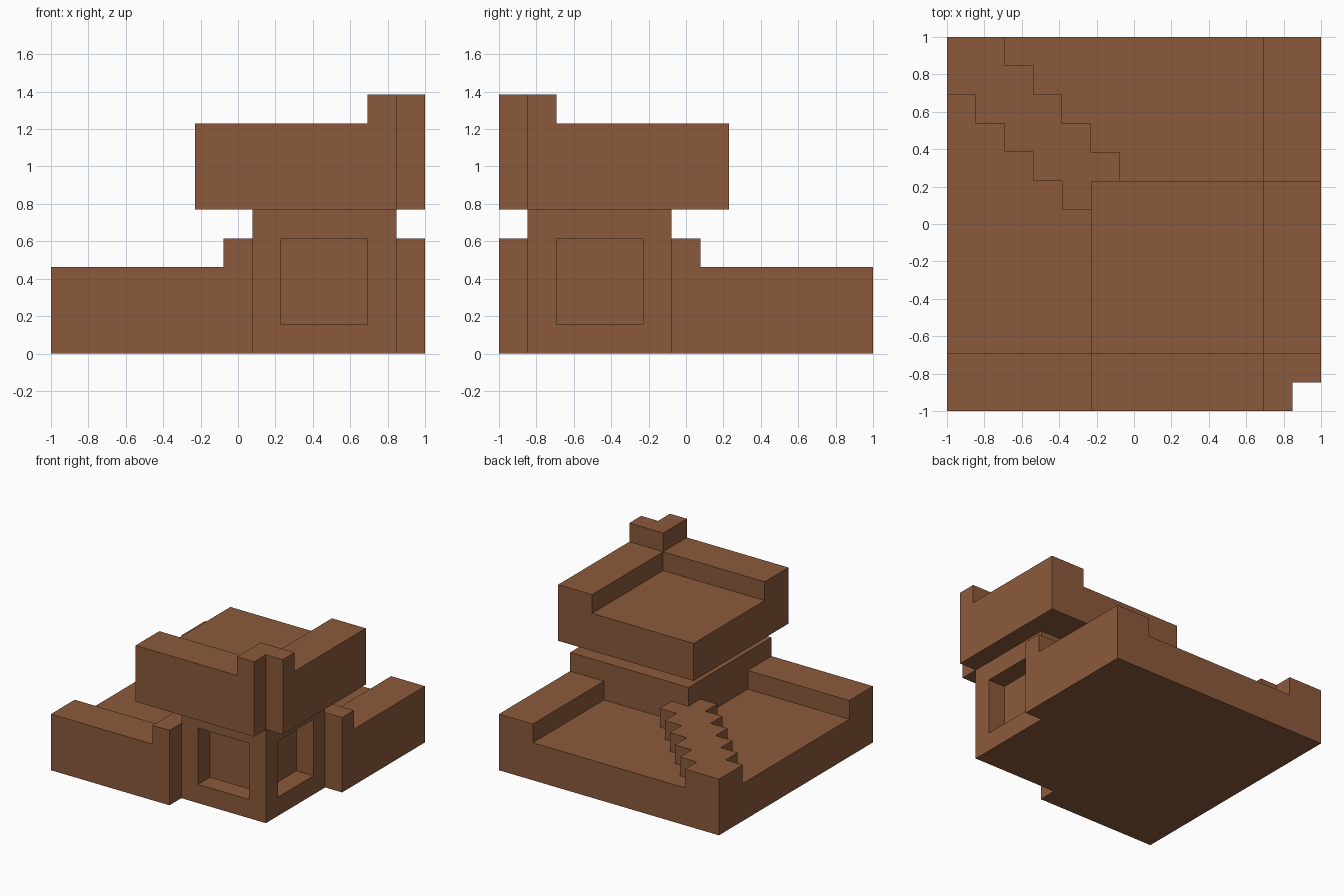
import bpy, bmesh
from mathutils import Vector
from itertools import product

if "Cube" in bpy.data.objects:
    bpy.data.objects.remove(bpy.data.objects["Cube"])

U = 2 / 13          # one building block; the plan is 13 x 13 blocks

brown = bpy.data.materials.new("earth_brown")
brown.diffuse_color = (0.258, 0.102, 0.045, 1)
brown.use_nodes = True
brown.node_tree.nodes["Principled BSDF"].inputs["Base Color"].default_value = brown.diffuse_color


def box(x0, x1, y0, y1, z0, z1):
    """Set of unit blocks filling a box."""
    return set(product(range(x0, x1), range(y0, y1), range(z0, z1)))


def build(name, blocks):
    """Make one clean closed shell around a set of blocks."""
    bm = bmesh.new()
    verts = {}

    def vert(p):
        if p not in verts:
            verts[p] = bm.verts.new(((p[0] - 6.5) * U, (p[1] - 6.5) * U, p[2] * U))
        return verts[p]

    for c in sorted(blocks):
        for axis, side in product(range(3), (0, 1)):
            near = list(c)
            near[axis] += 2 * side - 1
            if tuple(near) in blocks:
                continue
            a, b = (axis + 1) % 3, (axis + 2) % 3
            ring = []
            for da, db in ((0, 0), (1, 0), (1, 1), (0, 1)):
                p = list(c)
                p[axis] += side
                p[a] += da
                p[b] += db
                ring.append(vert(tuple(p)))
            bm.faces.new(ring if side else ring[::-1])
    # merge flat areas into large faces
    bmesh.ops.dissolve_limit(bm, angle_limit=0.01, verts=bm.verts[:], edges=bm.edges[:])
    mesh = bpy.data.meshes.new(name)
    bm.to_mesh(mesh)
    bm.free()
    mesh.materials.append(brown)
    obj = bpy.data.objects.new(name, mesh)
    bpy.context.collection.objects.link(obj)


# Lower terrace: floor, two parapets and a raised collar, with the front corner cut out
collar = box(6, 13, 0, 7, 0, 4)
terrace = box(0, 13, 0, 13, 0, 2) | box(0, 13, 0, 2, 2, 3) | box(11, 13, 0, 13, 2, 3) | collar
build("lower_terrace", terrace - box(7, 13, 0, 6, 0, 4))

# Core tower in the cut corner, with a recessed window on each outer face
windows = box(8, 11, 1, 2, 1, 4) | box(11, 12, 2, 5, 1, 4)
build("core_tower", box(7, 12, 1, 6, 0, 5) - windows)

# Upper terrace: overhanging floor, two parapets, corner post with a notched edge
upper = (box(5, 13, 0, 8, 5, 7) | box(5, 13, 0, 2, 7, 8)
         | box(11, 13, 0, 8, 7, 8) | box(11, 13, 0, 2, 8, 9))
build("upper_terrace", upper - box(12, 13, 0, 1, 5, 9))

# Zigzag diagonal ridge from the back corner to the collar
ridge = set()
for i in range(6):
    ridge |= box(i, i + 2, 11 - i, 13 - i, 2, 3)
build("diagonal_ridge", ridge - collar)
